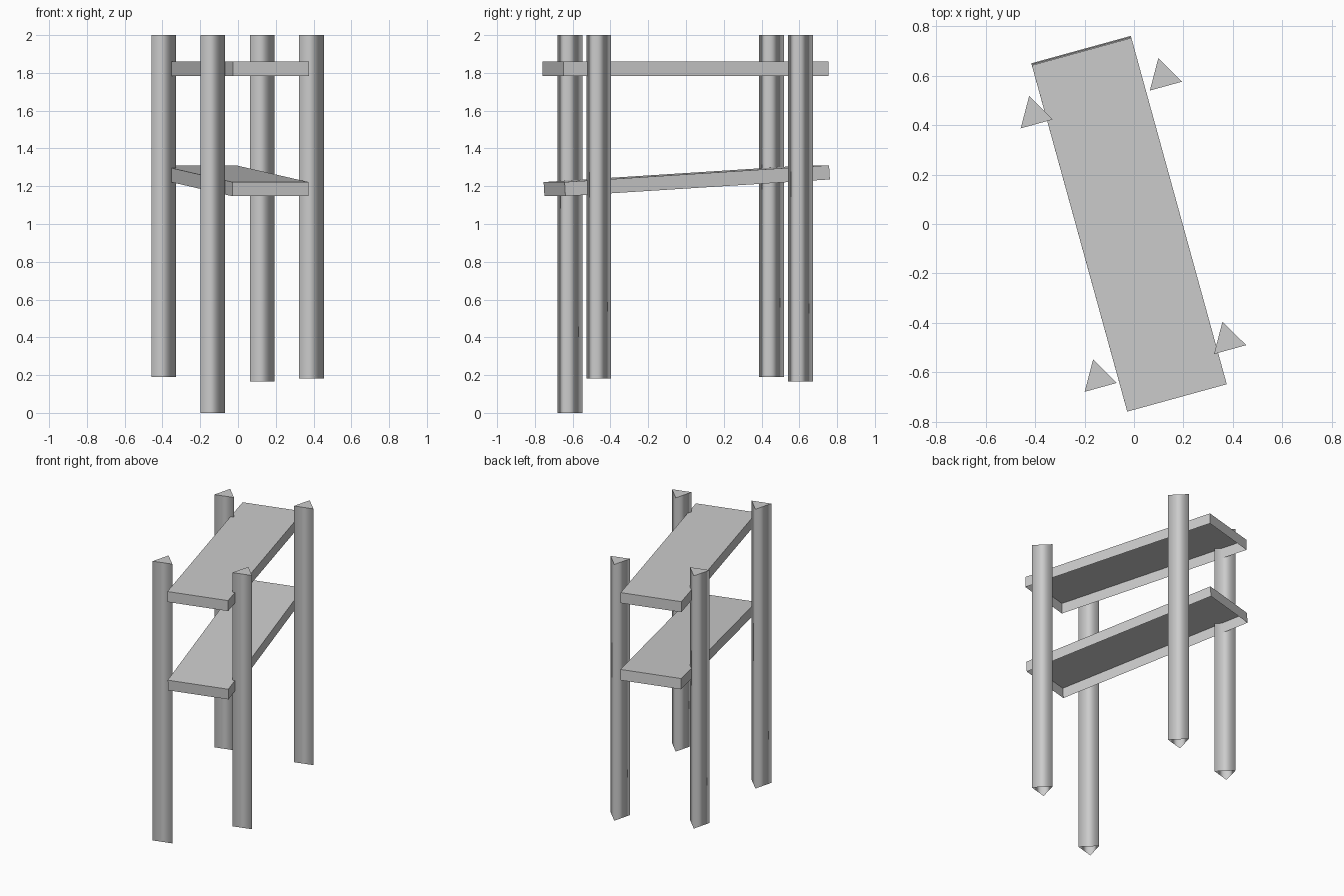
import bpy, bmesh, math
from mathutils import Matrix, Vector

if "Cube" in bpy.data.objects:
    bpy.data.objects.remove(bpy.data.objects["Cube"])

YAW = math.radians(15.4)

grey = bpy.data.materials.new("light grey")
grey.diffuse_color = (0.6, 0.6, 0.6, 1)
grey.use_nodes = True
grey.node_tree.nodes["Principled BSDF"].inputs["Base Color"].default_value = grey.diffuse_color


def finish(name, bm):
    mesh = bpy.data.meshes.new(name)
    bm.to_mesh(mesh)
    bm.free()
    mesh.materials.append(grey)
    obj = bpy.data.objects.new(name, mesh)
    bpy.context.collection.objects.link(obj)
    return obj


def remove_bottom(bm):
    bm.normal_update()
    down = [f for f in bm.faces if f.normal.z < -0.9]
    bmesh.ops.delete(bm, geom=down, context='FACES_ONLY')


# Three-sided post: smooth sides, flat cap, open underneath
def post(name, x, y, bottom, top=2.0, radius=0.078):
    bm = bmesh.new()
    height = top - bottom
    bmesh.ops.create_cone(bm, cap_ends=True, segments=3, radius1=radius,
                          radius2=radius, depth=height)
    # turn one corner to the back, in line with the shelves
    apex = max(bm.verts, key=lambda v: v.co.y).co
    turn = math.pi / 2 + YAW - math.atan2(apex.y, apex.x)
    bm.transform(Matrix.Translation((x, y, bottom + height / 2))
                 @ Matrix.Rotation(turn, 4, 'Z'))
    remove_bottom(bm)
    for f in bm.faces:
        f.smooth = abs(f.normal.z) < 0.5
    for e in bm.edges:
        if any(abs(f.normal.z) > 0.5 for f in e.link_faces):
            e.smooth = False
    return finish(name, bm)


# Shelf: top plate with a rim, open underneath
def shelf(name, centre, tilt):
    bm = bmesh.new()
    bmesh.ops.create_cube(bm, size=1)
    bmesh.ops.scale(bm, vec=(0.418, 1.455, 0.075), verts=bm.verts)
    remove_bottom(bm)
    bm.transform(Matrix.Translation(Vector(centre))
                 @ Matrix.Rotation(YAW, 4, 'Z')
                 @ Matrix.Rotation(tilt, 4, 'X'))
    return finish(name, bm)


post("back_left_post", -0.404, 0.443, 0.19)
post("back_right_post", 0.119, 0.596, 0.165)
post("front_right_post", 0.379, -0.471, 0.183)
post("front_left_post", -0.145, -0.624, 0.0)

shelf("upper_shelf", (-0.019, -0.003, 1.822), 0)
shelf("lower_shelf", (-0.021, 0.004, 1.229), math.radians(3.5))
